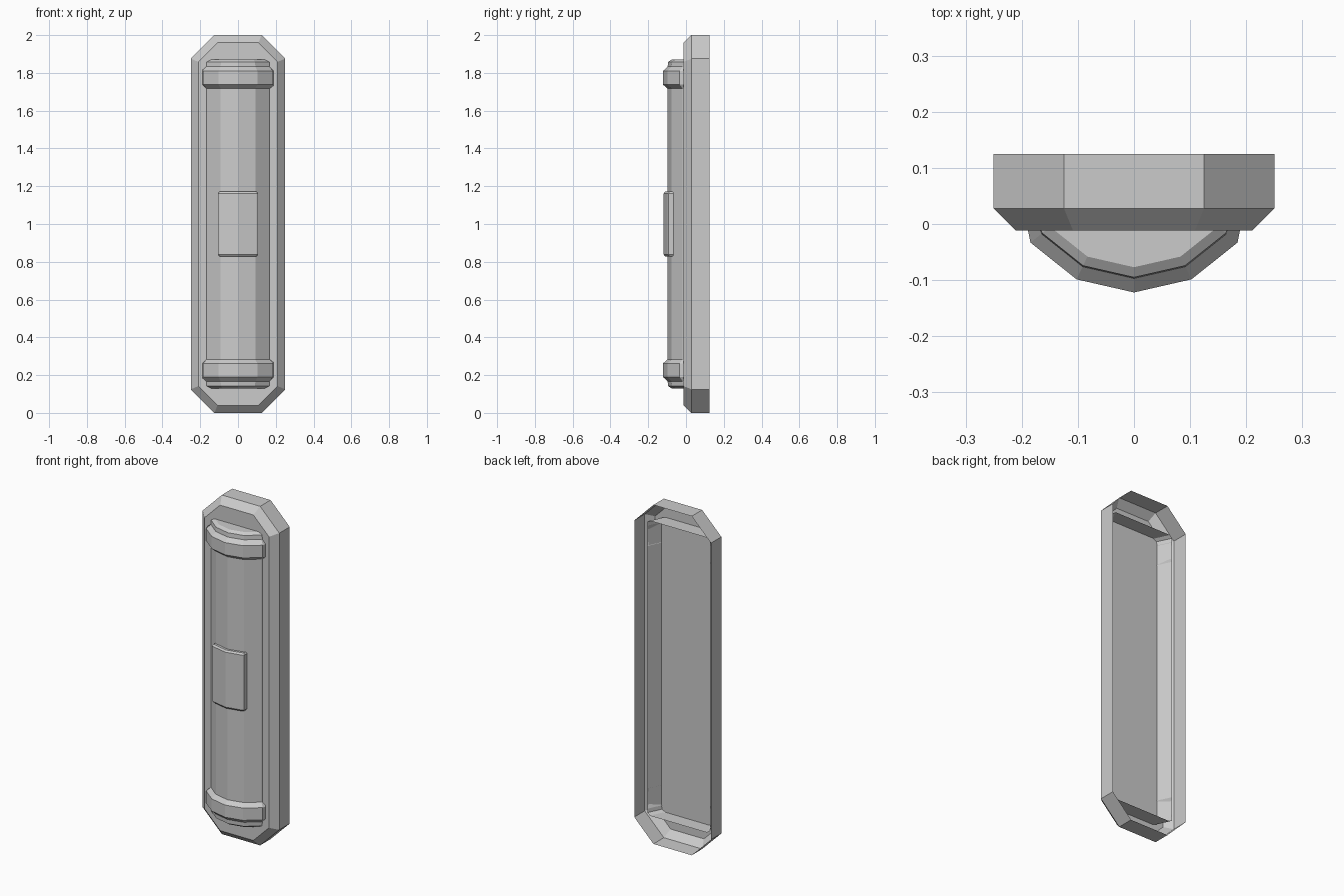
import bpy, math

if "Cube" in bpy.data.objects:
    bpy.data.objects.remove(bpy.data.objects["Cube"])

def make(name, verts, faces):
    me = bpy.data.meshes.new(name)
    me.from_pydata(verts, [], faces)
    me.update()
    ob = bpy.data.objects.new(name, me)
    bpy.context.collection.objects.link(ob)
    return ob

def loft(name, loops, closed, cap_first=False, cap_last=False):
    n = len(loops[0])
    verts = [v for lp in loops for v in lp]
    faces = []
    for k in range(len(loops) - 1):
        for i in range(n if closed else n - 1):
            j = (i + 1) % n
            faces.append((k*n + i, k*n + j, (k+1)*n + j, (k+1)*n + i))
    if cap_first:
        faces.append(tuple(reversed(range(n))))
    if cap_last:
        faces.append(tuple(range((len(loops)-1)*n, len(loops)*n)))
    return make(name, verts, faces)

# Backing plate: open-backed octagonal tray with a bevelled front
def octagon(inset, y):
    w, h, c = 0.25 - inset, 1.0 - inset, 0.125 - inset * 0.59
    pts = [(w, h-c), (w-c, h), (c-w, h), (-w, h-c),
           (-w, c-h), (c-w, -h), (w-c, -h), (w, c-h)]
    return [(x, y, z + 1) for x, z in pts]

loft("backing_plate", [octagon(0, 0.125), octagon(0, 0.028), octagon(0.04, -0.012)],
     True, cap_last=True)

# Front arch: part of a 14-sided cylinder
CY, STEP = 0.114, 2 * math.pi / 14

def arch(r, z, tuck=False):
    pts = []
    for i in range(-3, 4):
        x, y = r * math.sin(i * STEP), CY - r * math.cos(i * STEP)
        if tuck and abs(i) == 3:      # ring ends tuck back into the tube
            x, y = math.copysign(0.203, i) , 0.061
        pts.append((x, y, z))
    return pts

# Tube with chamfered, closed ends
loft("tube", [arch(0.191, 0.13), arch(0.209, 0.142), arch(0.211, 0.165),
              arch(0.211, 1.835), arch(0.209, 1.858), arch(0.191, 1.87)],
     False, cap_first=True, cap_last=True)

# Collar rings near both ends
ring = [(0.209, 0.165), (0.236, 0.19), (0.236, 0.262), (0.209, 0.285)]
loft("lower_ring", [arch(r, z, r > 0.22) for r, z in ring], False)
loft("upper_ring", [arch(r, 2 - z, r > 0.22) for r, z in ring], False)

# Curved label panel
def panel_loop(z, d):
    x = 0.105 - d
    half = [(x, -0.066), (x, -0.093 + d), (0.098 - d, -0.097 + d), (0, -0.118 + d)]
    inner = [(-x, -0.066), (0, -0.09), ]
    return [(px, py, z) for px, py in half + [(-a, b) for a, b in half[2::-1]] + inner[1:]]

loft("label_panel", [panel_loop(0.828, 0.007), panel_loop(0.838, 0),
                     panel_loop(1.162, 0), panel_loop(1.172, 0.007)],
     True, cap_first=True, cap_last=True)
